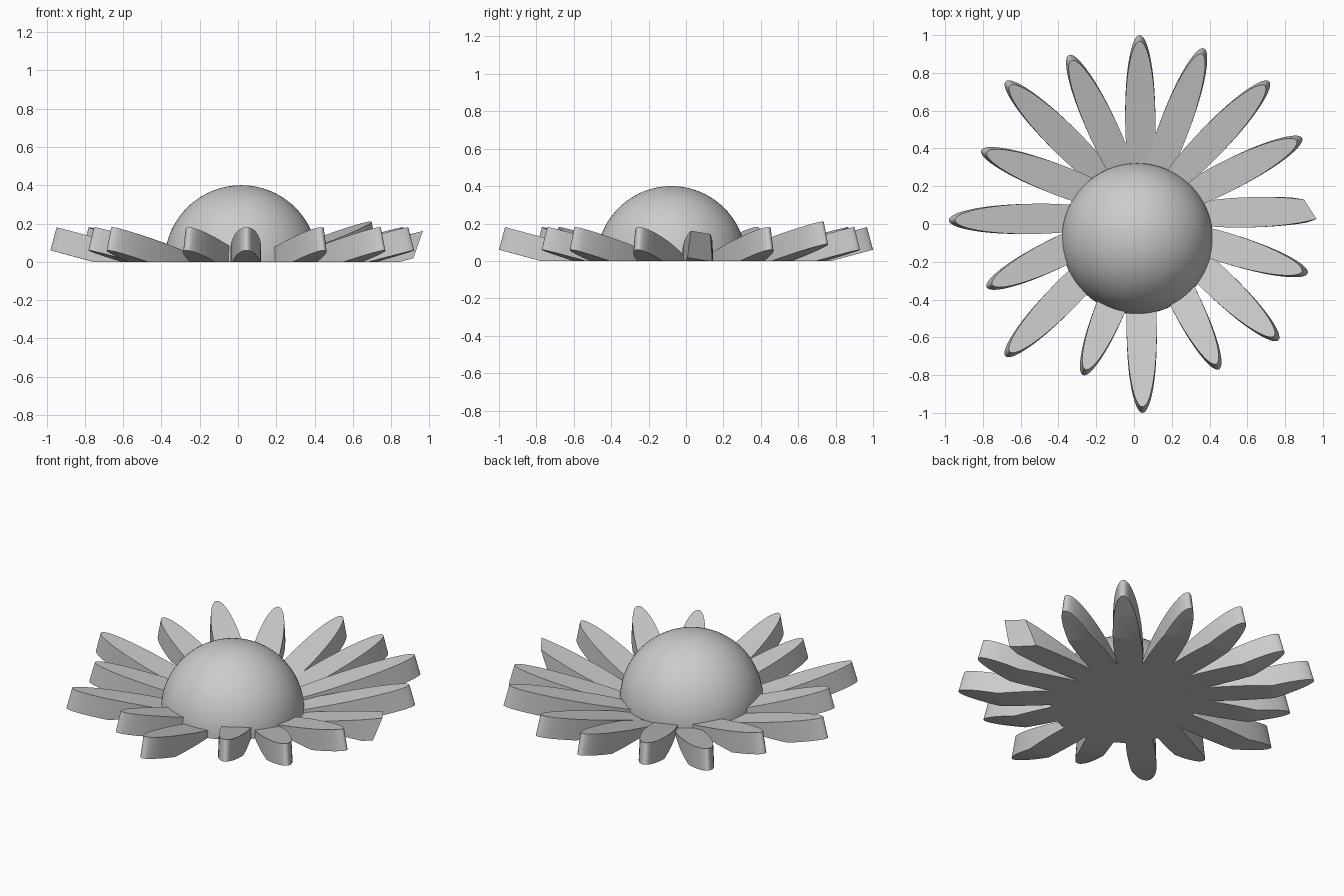
import bpy
import bmesh
from math import atan2, cos, sin, radians
from mathutils import Matrix, Vector

cube = bpy.data.objects.get("Cube")
if cube:
    bpy.data.objects.remove(cube, do_unlink=True)

TILT = radians(15)
HALF_LENGTH, HALF_WIDTH, THICKNESS = 0.435, 0.08, 0.125

grey = bpy.data.materials.new("light grey")
grey.use_nodes = True
grey.diffuse_color = (0.6, 0.6, 0.6, 1)
grey.node_tree.nodes["Principled BSDF"].inputs["Base Color"].default_value = (0.6, 0.6, 0.6, 1)


def slice_off(bm, point, normal):
    """Remove everything on the normal side of a plane and close the cut."""
    geom = bm.verts[:] + bm.edges[:] + bm.faces[:]
    cut = bmesh.ops.bisect_plane(bm, geom=geom, plane_co=point, plane_no=normal,
                                 clear_outer=True)["geom_cut"]
    edges = [e for e in cut if isinstance(e, bmesh.types.BMEdge)]
    if edges:
        bmesh.ops.holes_fill(bm, edges=edges)


def finish(bm, name):
    bmesh.ops.recalc_face_normals(bm, faces=bm.faces)
    mesh = bpy.data.meshes.new(name)
    bm.to_mesh(mesh)
    bm.free()
    mesh.materials.append(grey)
    obj = bpy.data.objects.new(name, mesh)
    bpy.context.collection.objects.link(obj)
    bpy.ops.object.select_all(action='DESELECT')
    obj.select_set(True)
    bpy.context.view_layer.objects.active = obj
    bpy.ops.object.shade_smooth_by_angle(angle=radians(30))


def petal(name, tip, root, tip_height=0.06, end_cut=None):
    """Tilted elliptical slab, trimmed flat at the ground."""
    direction = (Vector(tip) - Vector(root)).normalized()
    centre = Vector(tip) - direction * HALF_LENGTH * cos(TILT)
    bm = bmesh.new()
    bmesh.ops.create_cone(bm, cap_ends=True, segments=64, radius1=1, radius2=1, depth=1)
    place = (Matrix.Translation((centre.x, centre.y, tip_height - HALF_LENGTH * sin(TILT)))
             @ Matrix.Rotation(atan2(direction.y, direction.x), 4, 'Z')
             @ Matrix.Rotation(-TILT, 4, 'Y')
             @ Matrix.Diagonal((HALF_LENGTH, HALF_WIDTH, THICKNESS, 1))
             @ Matrix.Translation((0, 0, 0.5)))
    bm.transform(place)
    slice_off(bm, (0, 0, 0), (0, 0, -1))
    if end_cut:
        slice_off(bm, *end_cut)
    finish(bm, name)


# Domed flower centre
bm = bmesh.new()
bmesh.ops.create_uvsphere(bm, u_segments=96, v_segments=48, radius=0.4,
                          matrix=Matrix.Translation((0.017, -0.078, 0)))
slice_off(bm, (0, 0, 0), (0, 0, -1))
finish(bm, "flower_centre")

# Ring of petals: tip and root of each midline
for i, (tip, root) in enumerate([
    ((0.03, 1.0), (0.035, 0.33)),
    ((0.37, 0.93), (0.14, 0.32)),
    ((0.89, 0.455), (0.37, 0.19)),
    ((0.92, -0.26), (0.40, -0.10)),
    ((0.765, -0.615), (0.35, -0.22)),
    ((0.45, -0.77), (0.25, -0.37)),
    ((0.045, -1.0), (0.04, -0.48)),
    ((-0.27, -0.8), (-0.11, -0.41)),
    ((-0.68, -0.7), (-0.28, -0.29)),
    ((-0.78, -0.335), (-0.36, -0.13)),
    ((-0.98, 0.02), (-0.37, 0.03)),
    ((-0.81, 0.39), (-0.34, 0.21)),
    ((-0.68, 0.755), (-0.19, 0.27)),
    ((-0.345, 0.895), (-0.09, 0.34)),
]):
    petal(f"petal_{i + 1}", tip, root)

# Raised petal and broken-ended petal
petal("raised_petal", (0.715, 0.755), (0.24, 0.26), tip_height=0.09)
petal("broken_petal", (1.07, 0.075), (0.37, 0.055),
      end_cut=((0.9, 0.13, 0.145), (0.0149, 0.0085, -0.0064)))
